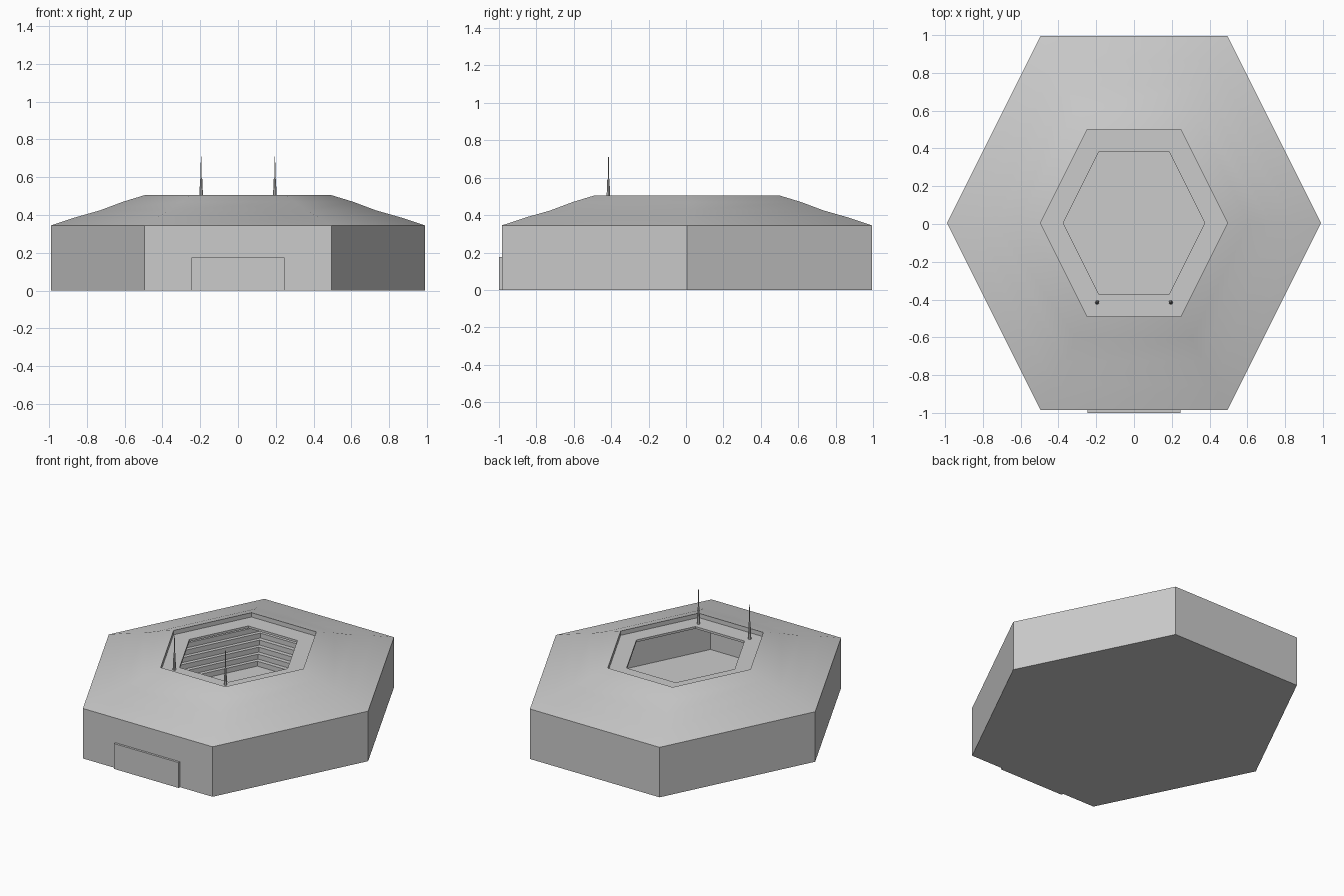
import bpy, bmesh, math

if "Cube" in bpy.data.objects:
    bpy.data.objects.remove(bpy.data.objects["Cube"])

CY = 0.005  # hexagon centre, offset so the door reaches y = -1
HEX = [(1, 0), (0.5, 1), (-0.5, 1), (-1, 0), (-0.5, -1), (0.5, -1)]


def finish(bm, name, smooth=True):
    bmesh.ops.recalc_face_normals(bm, faces=bm.faces)
    me = bpy.data.meshes.new(name)
    bm.to_mesh(me)
    bm.free()
    ob = bpy.data.objects.new(name, me)
    bpy.context.collection.objects.link(ob)
    if smooth:
        bpy.ops.object.select_all(action='DESELECT')
        bpy.context.view_layer.objects.active = ob
        ob.select_set(True)
        bpy.ops.object.shade_smooth_by_angle(angle=math.radians(25))
    return ob


def sweep(name, profile, corners, around, centre=(0, 0), closed_profile=False, smooth=True):
    """Sweep an (r, z) profile through scaled corner directions."""
    bm = bmesh.new()
    cols = [[bm.verts.new((centre[0] + cx * r, centre[1] + cy * r, z)) for r, z in profile]
            for cx, cy in corners]
    n, m = len(cols), len(profile)
    for i in range(n if around else n - 1):
        a, b = cols[i], cols[(i + 1) % n]
        for j in range(m if closed_profile else m - 1):
            k = (j + 1) % m
            bm.faces.new((a[j], b[j], b[k], a[k]))
    if around:
        bm.faces.new([c[0] for c in cols])
        bm.faces.new([c[-1] for c in cols])
    else:
        bm.faces.new(cols[0])
        bm.faces.new(cols[-1])
    return finish(bm, name, smooth)


# hall: base, wall, curved roof, sunken ledge, open top and hollow inside
shell = [(0.99, 0), (0.99, 0.345), (0.86, 0.388), (0.73, 0.425), (0.61, 0.47),
         (0.495, 0.505), (0.495, 0.475), (0.375, 0.475), (0.375, 0.46),
         (0.495, 0.46), (0.95, 0.335), (0.95, 0.02)]
sweep("hexagonal_hall", shell, HEX, True, (0, CY))

# stepped seating along the three back walls
steps, r0, r1, z0, z1 = 8, 0.72, 0.95, 0.02, 0.29
stairs = []
for i in range(steps):
    r = r0 + (r1 - r0) * i / steps
    stairs += [(r, z0 + (z1 - z0) * i / steps), (r, z0 + (z1 - z0) * (i + 1) / steps)]
stairs += [(r1, z1), (r1, z0)]
sweep("stepped_seating", stairs, HEX[:4], False, (0, CY), True, smooth=False)

# front door panel
bm = bmesh.new()
bmesh.ops.create_cube(bm, size=1)
for v in bm.verts:
    v.co = (v.co.x * 0.495, -0.99 + v.co.y * 0.02, 0.0875 + v.co.z * 0.175)
finish(bm, "front_door", smooth=False)

# pair of roof antennas
mast = [(0.011, 0.475), (0.009, 0.515), (0.006, 0.59), (0.003, 0.595), (0.002, 0.71)]
circle = [(math.cos(i * math.pi / 4), math.sin(i * math.pi / 4)) for i in range(8)]
for side, x in (("left", -0.195), ("right", 0.195)):
    sweep(side + "_antenna", mast, circle, True, (x, -0.415))
